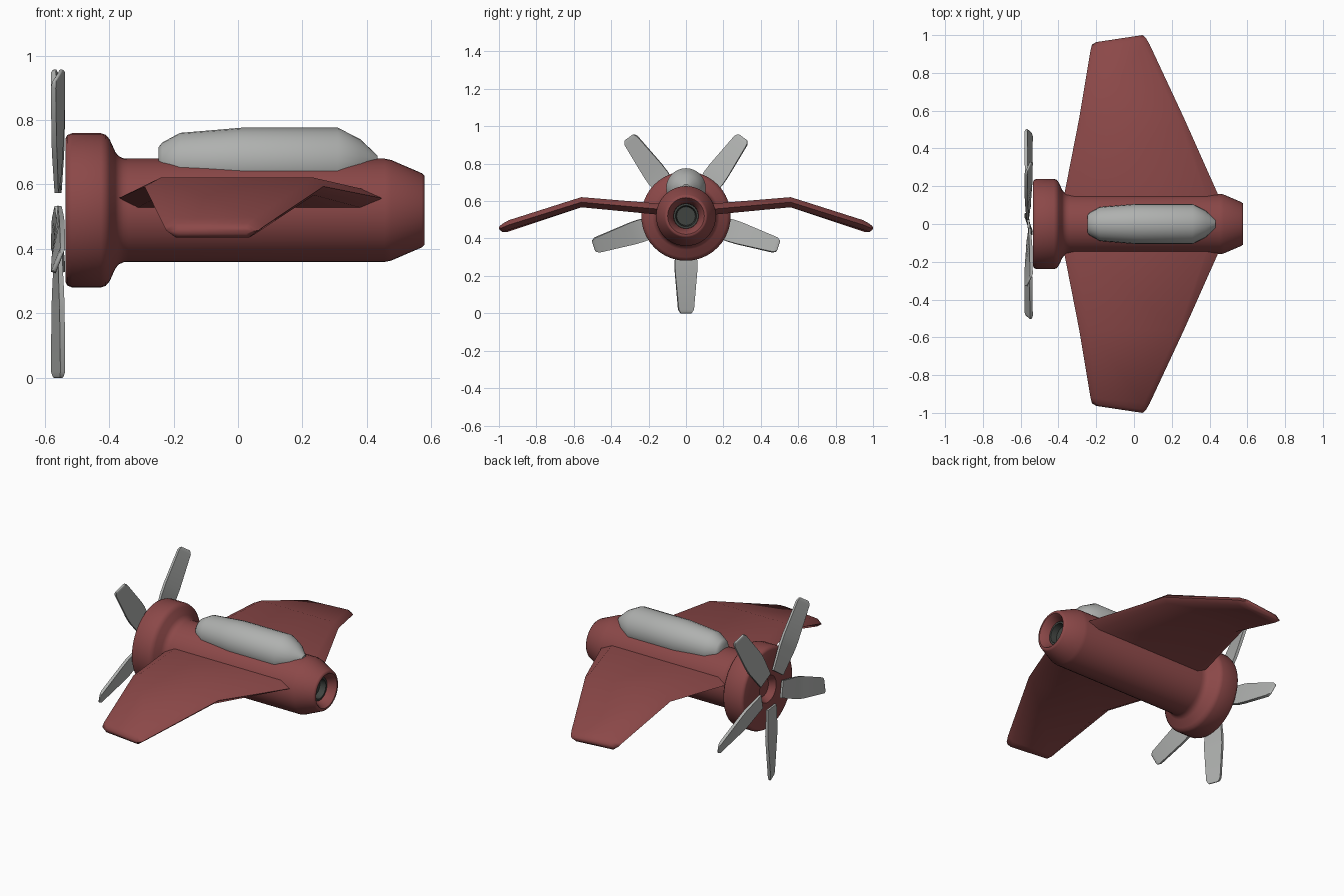
import bpy, bmesh
from math import radians, sin, cos, tau
from mathutils import Matrix, Vector

if "Cube" in bpy.data.objects:
    bpy.data.objects.remove(bpy.data.objects["Cube"])

AXIS_Z = 0.52


def paint(name, r, g, b):
    mat = bpy.data.materials.new(name)
    mat.diffuse_color = (r, g, b, 1)
    mat.use_nodes = True
    mat.node_tree.nodes["Principled BSDF"].inputs["Base Color"].default_value = mat.diffuse_color
    return mat


red = paint("red_paint", 0.26, 0.065, 0.065)
grey = paint("grey_metal", 0.43, 0.44, 0.43)
dark = paint("dark_metal", 0.05, 0.056, 0.05)


def make(name, verts, faces, mat, angle=35):
    bm = bmesh.new()
    vs = [bm.verts.new(v) for v in verts]
    for f in faces:
        bm.faces.new([vs[i] for i in f])
    bmesh.ops.recalc_face_normals(bm, faces=bm.faces)
    me = bpy.data.meshes.new(name)
    bm.to_mesh(me)
    bm.free()
    ob = bpy.data.objects.new(name, me)
    bpy.context.collection.objects.link(ob)
    me.materials.append(mat)
    bpy.ops.object.select_all(action='DESELECT')
    ob.select_set(True)
    bpy.context.view_layer.objects.active = ob
    bpy.ops.object.shade_smooth_by_angle(angle=radians(angle))
    return ob


def loft(rings):
    """Points and faces joining equal rings, with both ends capped."""
    n = len(rings[0])
    faces = [[k * n + j, k * n + (j + 1) % n, (k + 1) * n + (j + 1) % n, (k + 1) * n + j]
             for k in range(len(rings) - 1) for j in range(n)]
    last = (len(rings) - 1) * n
    faces += [list(range(n)), list(range(last, last + n))]
    return [p for r in rings for p in r], faces


def lathe(name, profile, z, segs, mat, angle=35):
    rings = [[(x, r * cos(tau * j / segs), z + r * sin(tau * j / segs))
              for j in range(segs)] for x, r in profile]
    return make(name, *loft(rings), mat, angle)


# Fuselage with thick cowl, dished nose centre and hollow tail
lathe("fuselage", [
    (-0.50, 0.055), (-0.535, 0.078), (-0.535, 0.222), (-0.53, 0.233), (-0.515, 0.239),
    (-0.425, 0.239), (-0.41, 0.234), (-0.398, 0.22), (-0.38, 0.18), (-0.37, 0.168),
    (-0.355, 0.161), (-0.34, 0.16), (0.455, 0.16), (0.475, 0.156), (0.57, 0.115),
    (0.578, 0.108), (0.578, 0.098), (0.565, 0.088), (0.52, 0.068), (0.46, 0.064),
], AXIS_Z, 40, red, 50)

# Dark exhaust nozzle inside the tail
lathe("exhaust_nozzle", [(0.44, 0.063), (0.535, 0.067), (0.535, 0.056), (0.50, 0.05)],
      AXIS_Z, 24, dark)

# Canopy pod on top of the fuselage
lathe("canopy", [
    (-0.247, 0.045), (-0.235, 0.06), (-0.18, 0.09), (0.01, 0.106), (0.31, 0.106),
    (0.38, 0.07), (0.432, 0.02),
], 0.67, 24, grey, 40)

# Gull wings: (y front, y rear, x front, x rear, z, half thickness, front inset, rear inset)
sections = [
    (0.10, 0.10, -0.38, 0.47, 0.553, 0.03, 0.06, 0.07),
    (0.56, 0.56, -0.29, 0.265, 0.594, 0.027, 0.05, 0.03),
    (0.92, 0.95, -0.23, 0.083, 0.472, 0.026, 0.03, 0.03),
    (0.95, 0.985, -0.222, 0.063, 0.457, 0.022, 0.03, 0.03),
    (0.963, 1.0, -0.20, 0.045, 0.456, 0.009, 0.02, 0.02),
]
rings = []
for yf, yr, xf, xr, z, h, fi, ri in sections:
    outline = [(xf, 0), (xf + fi, h), (xr - ri, h), (xr, 0), (xr - ri, -h), (xf + fi, -h)]
    rings.append([(x, yf + (yr - yf) * (x - xf) / (xr - xf), z + dz) for x, dz in outline])
wings = make("wings", *loft(rings), red, 60)
mirror = wings.modifiers.new("mirror", 'MIRROR')
mirror.use_axis = (False, True, False)

# Propeller blades: (radius, half width, half thickness, pitch)
stations = [(0.10, 0.047, 0.006, 6), (0.25, 0.061, 0.008, 10), (0.30, 0.06, 0.008, 12),
            (0.50, 0.043, 0.008, 20), (0.515, 0.034, 0.006, 20), (0.52, 0.029, 0.003, 20)]
for i in range(5):
    spin = Matrix.Translation((-0.558, 0, AXIS_Z)) @ Matrix.Rotation(tau * i / 5, 4, 'X')
    rings = []
    for r, w, t, pitch in stations:
        twist = Matrix.Rotation(radians(pitch), 4, 'Z')
        rings.append([spin @ twist @ Vector((a, b, -r))
                      for a, b in ((-t, -w), (t, -w), (t, w), (-t, w))])
    make(f"propeller_blade_{i + 1}", *loft(rings), grey, 60)
